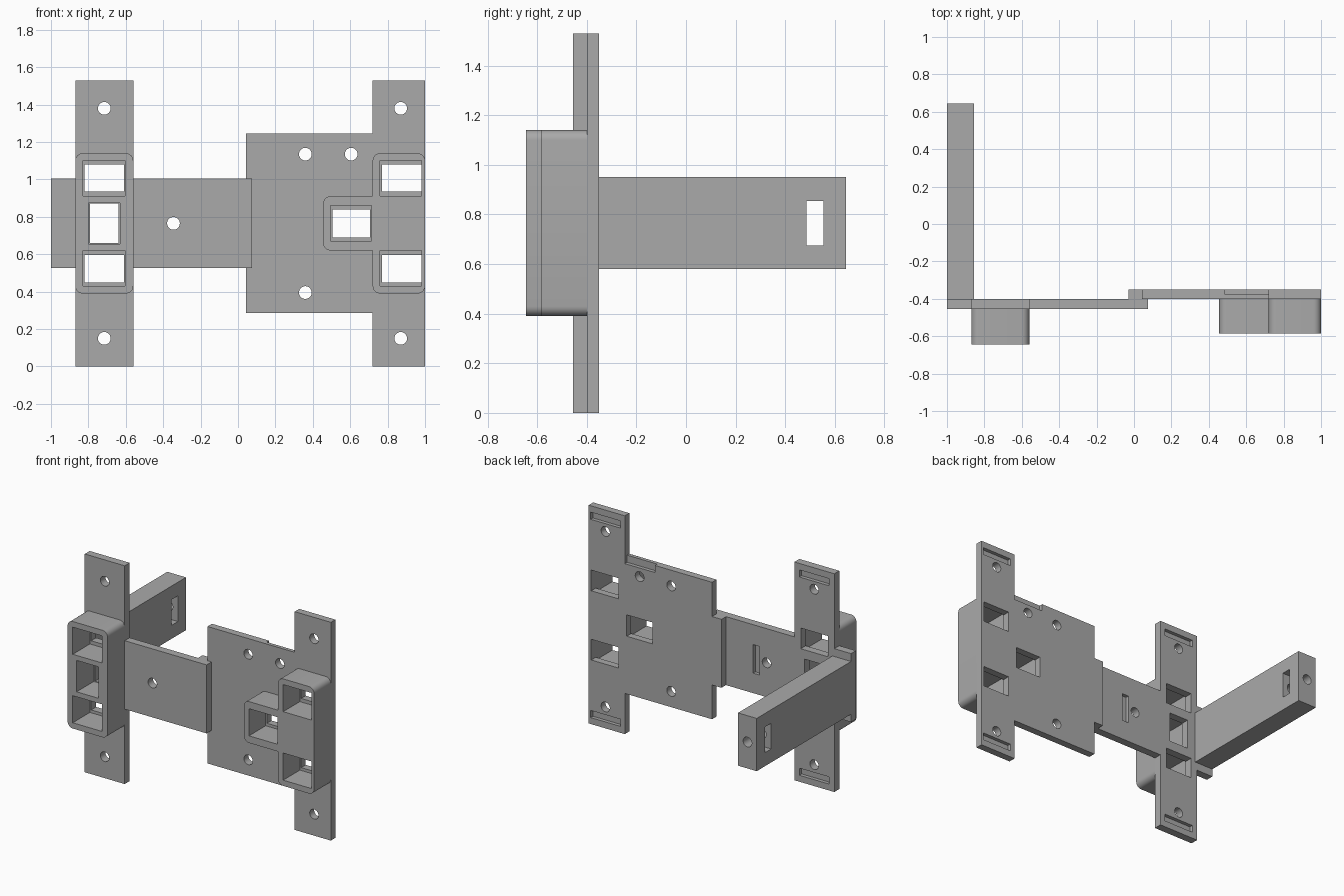
import bpy, bmesh, math
from mathutils import Vector

cube = bpy.data.objects.get("Cube")
if cube:
    bpy.data.objects.remove(cube, do_unlink=True)

grey = bpy.data.materials.new("plain grey")
grey.use_nodes = True
colour = (0.40, 0.40, 0.40, 1.0)
grey.diffuse_color = colour
grey.node_tree.nodes["Principled BSDF"].inputs["Base Color"].default_value = colour

MID = 0.765          # height of the mirror line
TOP = 2 * MID        # full height
R = 0.034            # screw hole radius


def rect(x0, x1, z0, z1):
    return [(x0, z0), (x1, z0), (x1, z1), (x0, z1)]


def circle(x, z, r=R, n=32):
    return [(x + r * math.cos(2 * math.pi * i / n), z + r * math.sin(2 * math.pi * i / n))
            for i in range(n)]


def mirrored(half):
    """Close an outline given its lower half, ordered anticlockwise."""
    return half + [(x, 2 * MID - z) for x, z in reversed(half)]


def rounded(outline, r, steps=6):
    """Round the convex corners of an anticlockwise outline."""
    result = []
    for i, p in enumerate(outline):
        p, a, b = Vector(p), Vector(outline[i - 1]), Vector(outline[(i + 1) % len(outline)])
        u, v = (p - a).normalized(), (b - p).normalized()
        if u.x * v.y - u.y * v.x < 0.01:
            result.append(tuple(p))
            continue
        centre = p - u * r + v * r
        for s in range(steps + 1):
            t = s / steps * math.pi / 2
            result.append(tuple(centre - v * r * math.cos(t) + u * r * math.sin(t)))
    return result


def prism(name, outline, y0, y1):
    """Extrude an x-z outline from y0 to y1."""
    bm = bmesh.new()
    front = [bm.verts.new((x, y0, z)) for x, z in outline]
    back = [bm.verts.new((x, y1, z)) for x, z in outline]
    bm.faces.new(front)
    bm.faces.new(back[::-1])
    n = len(outline)
    for i in range(n):
        j = (i + 1) % n
        bm.faces.new((front[j], front[i], back[i], back[j]))
    bmesh.ops.recalc_face_normals(bm, faces=bm.faces)
    mesh = bpy.data.meshes.new(name)
    bm.to_mesh(mesh)
    bm.free()
    mesh.materials.append(grey)
    obj = bpy.data.objects.new(name, mesh)
    bpy.context.collection.objects.link(obj)
    return obj


def part(name, outline, y0, y1, cuts=()):
    """Make a prism and cut (outline, y0, y1) prisms out of it."""
    obj = prism(name, outline, y0, y1)
    bpy.ops.object.select_all(action='DESELECT')
    bpy.context.view_layer.objects.active = obj
    obj.select_set(True)
    for cut in cuts:
        cutter = prism("cutter", *cut)
        cutter.hide_render = True
        mod = obj.modifiers.new("cut", 'BOOLEAN')
        mod.operation, mod.solver, mod.object = 'DIFFERENCE', 'EXACT', cutter
        bpy.ops.object.modifier_apply(modifier=mod.name)
        bpy.data.objects.remove(cutter, do_unlink=True)
    bpy.ops.object.shade_smooth_by_angle(angle=math.radians(30))
    return obj


def through(outline):
    return (outline, -1, 1)


def pair(x0, x1, z0, z1):
    """A rectangle and its copy mirrored about the middle height."""
    return [rect(x0, x1, z0, z1), rect(x0, x1, 2 * MID - z1, 2 * MID - z0)]


def strip_cuts(x, back):
    """Screw holes and shallow rear slots at both ends of a strip."""
    holes = [through(circle(x, z)) for z in (0.15, TOP - 0.15)]
    slots = [(o, back - 0.025, back + 0.1) for o in pair(x - 0.115, x + 0.115, 0.045, 0.095)]
    return holes + slots


# Right-hand side bracket: strip with a cross plate
F1, B1 = -0.455, -0.40
cross = mirrored([(-1, 0.525), (-0.87, 0.525), (-0.87, 0), (-0.56, 0),
                  (-0.56, 0.525), (0.075, 0.525)])
windows = pair(-0.82, -0.61, 0.935, 1.08) + [rect(-0.79, -0.64, 0.66, 0.87)]
part("right_bracket_plate", cross, F1, B1,
     strip_cuts(-0.715, B1) + [through(o) for o in windows]
     + [through(circle(-0.345, MID)), (rect(-0.29, -0.24, 0.665, 0.865), B1 - 0.025, 0)])

# Raised housing with three windows
windows = pair(-0.83, -0.605, 0.91, 1.10) + [rect(-0.80, -0.63, 0.655, 0.875)]
part("right_housing", rounded(rect(-0.87, -0.56, 0.39, 1.14), 0.04), -0.645, F1,
     [through(o) for o in windows])

# Lip that butts against the other bracket
part("joining_lip", rect(-0.03, 0.043, 0.525, 1.005), B1, -0.35)

# Long rear arm: sideways slot and a screw hole in its end
part("rear_arm", rect(-1, -0.855, 0.58, 0.95), B1, 0.645,
     [(rect(-1.1, -0.7, 0.675, 0.855), 0.485, 0.555),
      (circle(-0.928, MID), 0.40, 0.8)])

# Left-hand side bracket: wide plate with a strip
F2, B2 = -0.40, -0.35
tee = mirrored([(0.043, 0.285), (0.72, 0.285), (0.72, 0), (1, 0)])
windows = pair(0.77, 0.98, 0.935, 1.08) + [rect(0.505, 0.705, 0.69, 0.84)]
screws = [(0.36, 1.135), (0.605, 1.135), (0.36, 0.395)]
part("left_bracket_plate", tee, F2, B2,
     strip_cuts(0.87, B2) + [through(o) for o in windows]
     + [through(circle(x, z)) for x, z in screws]
     + [(rect(0.485, 0.72, 1.195, 1.30), B2 - 0.025, 0)])

# Raised housing with an offset middle window
stepped = mirrored([(0.455, 0.62), (0.72, 0.62), (0.72, 0.39), (1, 0.39)])
windows = pair(0.76, 0.98, 0.91, 1.10) + [rect(0.495, 0.715, 0.67, 0.86)]
part("left_housing", rounded(stepped, 0.04), -0.585, F2, [through(o) for o in windows])
